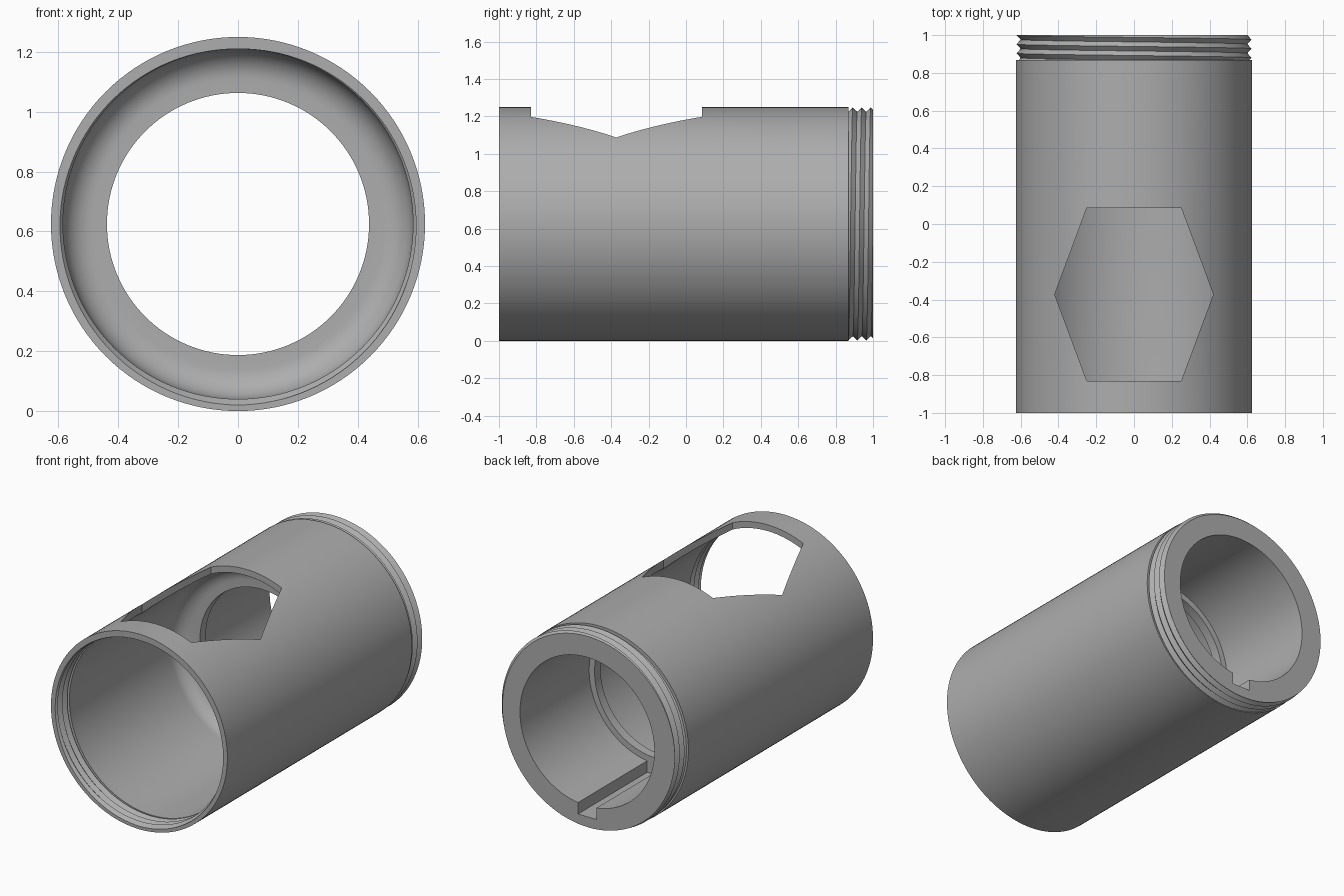
import bpy, bmesh
from math import sin, cos, pi

cube = bpy.data.objects.get("Cube")
if cube:
    bpy.data.objects.remove(cube, do_unlink=True)

SEGMENTS = 128
RADIUS = 0.625
PITCH = 0.048

metal = bpy.data.materials.new("grey_metal")
metal.use_nodes = True
grey = (0.42, 0.42, 0.42, 1)
metal.diffuse_color = grey
metal.node_tree.nodes["Principled BSDF"].inputs["Base Color"].default_value = grey


def ring(radius, y):
    """A plain circular row of the profile."""
    return lambda t: (radius, y)


def thread(start, end, root, crest):
    """Helical rows of a V thread, clipped to a start and an end plane."""
    def row(j):
        def point(t):
            y = min(max(start + PITCH * (j / 2 + t), start), end)
            phase = ((y - start) / PITCH - t) % 1
            return root + (crest - root) * abs(2 * phase - 1), y
        return point
    count = int(2 * (end - start) / PITCH) + 3
    return [row(j) for j in range(-3, count)]


def make_object(name, bm):
    bmesh.ops.recalc_face_normals(bm, faces=bm.faces)
    mesh = bpy.data.meshes.new(name)
    bm.to_mesh(mesh)
    bm.free()
    mesh.materials.append(metal)
    obj = bpy.data.objects.new(name, mesh)
    bpy.context.collection.objects.link(obj)
    return obj


def prism(name, points, z0, z1):
    """Upright prism over an outline in x and y."""
    bm = bmesh.new()
    face = bm.faces.new([bm.verts.new((x, y, z0)) for x, y in points])
    top = bmesh.ops.extrude_face_region(bm, geom=[face])["geom"]
    for v in top:
        if isinstance(v, bmesh.types.BMVert):
            v.co.z = z1
    return make_object(name, bm)


# Closed profile: outside wall, male thread, rear bore, lip, rounded shoulder,
# front bore, female thread
profile = [ring(RADIUS, -1), ring(RADIUS, 0.868)]
profile += thread(0.868, 1, 0.6, 0.622)
profile += [ring(0.476, 1), ring(0.476, 0.3), ring(0.438, 0.3), ring(0.438, 0.24)]
for i in range(11):
    a = pi / 2 * i / 10
    profile.append(ring(0.485 + 0.1 * sin(a), 0.14 + 0.1 * cos(a)))
profile += [ring(0.585, -0.87)]
profile += thread(-1, -0.87, 0.585, 0.605)[::-1]

bm = bmesh.new()
columns = []
for k in range(SEGMENTS + 1):
    t = k / SEGMENTS
    a = 2 * pi * t
    column = []
    for row in profile:
        r, y = row(t)
        column.append(bm.verts.new((r * sin(a), y, RADIUS - r * cos(a))))
    columns.append(column)
for left, right in zip(columns, columns[1:]):
    for j in range(len(profile)):
        n = (j + 1) % len(profile)
        bm.faces.new((left[j], left[n], right[n], right[j]))
bmesh.ops.remove_doubles(bm, verts=bm.verts, dist=1e-5)
bmesh.ops.dissolve_degenerate(bm, edges=bm.edges, dist=1e-6)
body = make_object("threaded_tube", bm)

# Hexagonal window in the top and keyway in the floor of the rear bore
window = prism("window_cutter", [(0.25, 0.085), (0.42, -0.373), (0.25, -0.83),
                                 (-0.25, -0.83), (-0.42, -0.373), (-0.25, 0.085)], 0.8, 1.5)
keyway = prism("keyway_cutter", [(0.065, 0.3), (0.065, 1.1),
                                 (-0.065, 1.1), (-0.065, 0.3)], 0.08, 0.4)

bpy.context.view_layer.objects.active = body
for cutter in (window, keyway):
    cutter.hide_render = True
    mod = body.modifiers.new(cutter.name, "BOOLEAN")
    mod.operation = "DIFFERENCE"
    mod.solver = "EXACT"
    mod.object = cutter
    bpy.ops.object.modifier_apply(modifier=mod.name)
    bpy.data.objects.remove(cutter, do_unlink=True)

bpy.ops.object.select_all(action="DESELECT")
body.select_set(True)
bpy.ops.object.shade_smooth_by_angle(angle=pi / 7)
